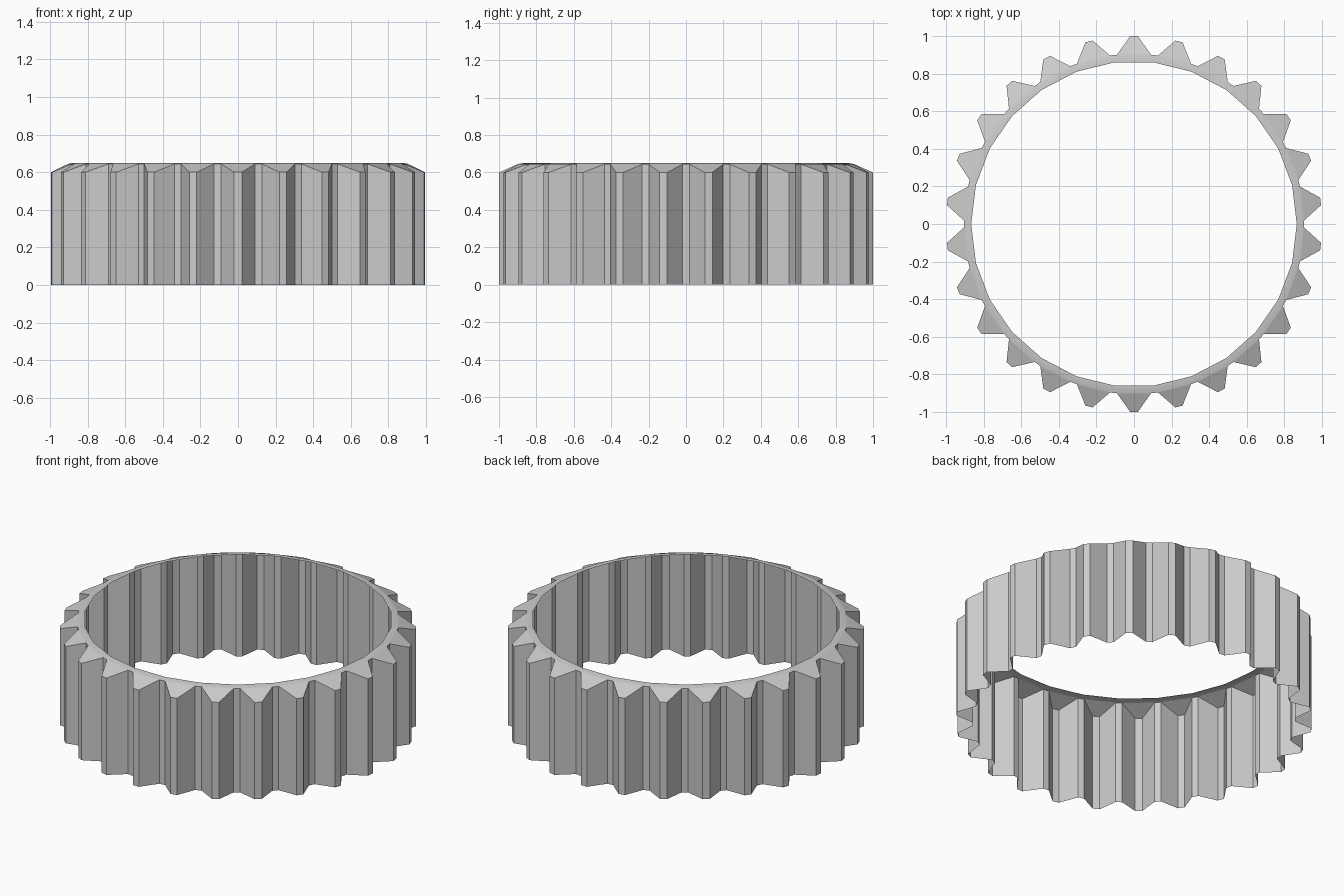
import bpy, bmesh, math

if "Cube" in bpy.data.objects:
    bpy.data.objects.remove(bpy.data.objects["Cube"])

TEETH = 26
STEP = 2 * math.pi / TEETH
TIP_HALF = math.radians(1.15)   # half angle of a tooth tip
ROOT_HALF = math.radians(5.75)  # half angle of a tooth foot
R_TIP, R_ROOT = 1.0, 0.905
Z_TIP, Z_ROOT = 0.60, 0.644

bm = bmesh.new()


def point(radius, angle, z):
    return bm.verts.new((radius * math.cos(angle), radius * math.sin(angle), z))


# Four outline points per tooth, each as a bottom and a top vertex
bottom, top = [], []
for i in range(TEETH):
    a = -math.pi / 2 + i * STEP
    for offset, r, z in ((-ROOT_HALF, R_ROOT, Z_ROOT), (-TIP_HALF, R_TIP, Z_TIP),
                         (TIP_HALF, R_TIP, Z_TIP), (ROOT_HALF, R_ROOT, Z_ROOT)):
        bottom.append(point(r, a + offset, 0))
        top.append(point(r, a + offset, z))

# Lip rings, with one corner in the middle of each valley
lips = [[point(r, -math.pi / 2 + (i + 0.5) * STEP, z) for i in range(TEETH)]
        for r, z in ((0.885, 0.649), (0.866, 0.65))]

# Toothed wall, open underneath
n = len(top)
for i in range(n):
    j = (i + 1) % n
    bm.faces.new((bottom[i], bottom[j], top[j], top[i]))

# Sloping tooth tops and the narrow rolled lip
for i in range(TEETH):
    a, b, c, d = top[4 * i:4 * i + 4]
    following = top[(4 * i + 4) % n]
    outer, inner = lips
    lip_faces = [bm.faces.new((a, d, outer[i], outer[i - 1])),
                 bm.faces.new((d, following, outer[i])),
                 bm.faces.new((outer[i - 1], outer[i], inner[i], inner[i - 1]))]
    for f in lip_faces:
        f.smooth = True
    bm.faces.new((a, b, c, d))

mesh = bpy.data.meshes.new("toothed_ring")
bm.to_mesh(mesh)
bm.free()
ring = bpy.data.objects.new("toothed_ring", mesh)
bpy.context.collection.objects.link(ring)
